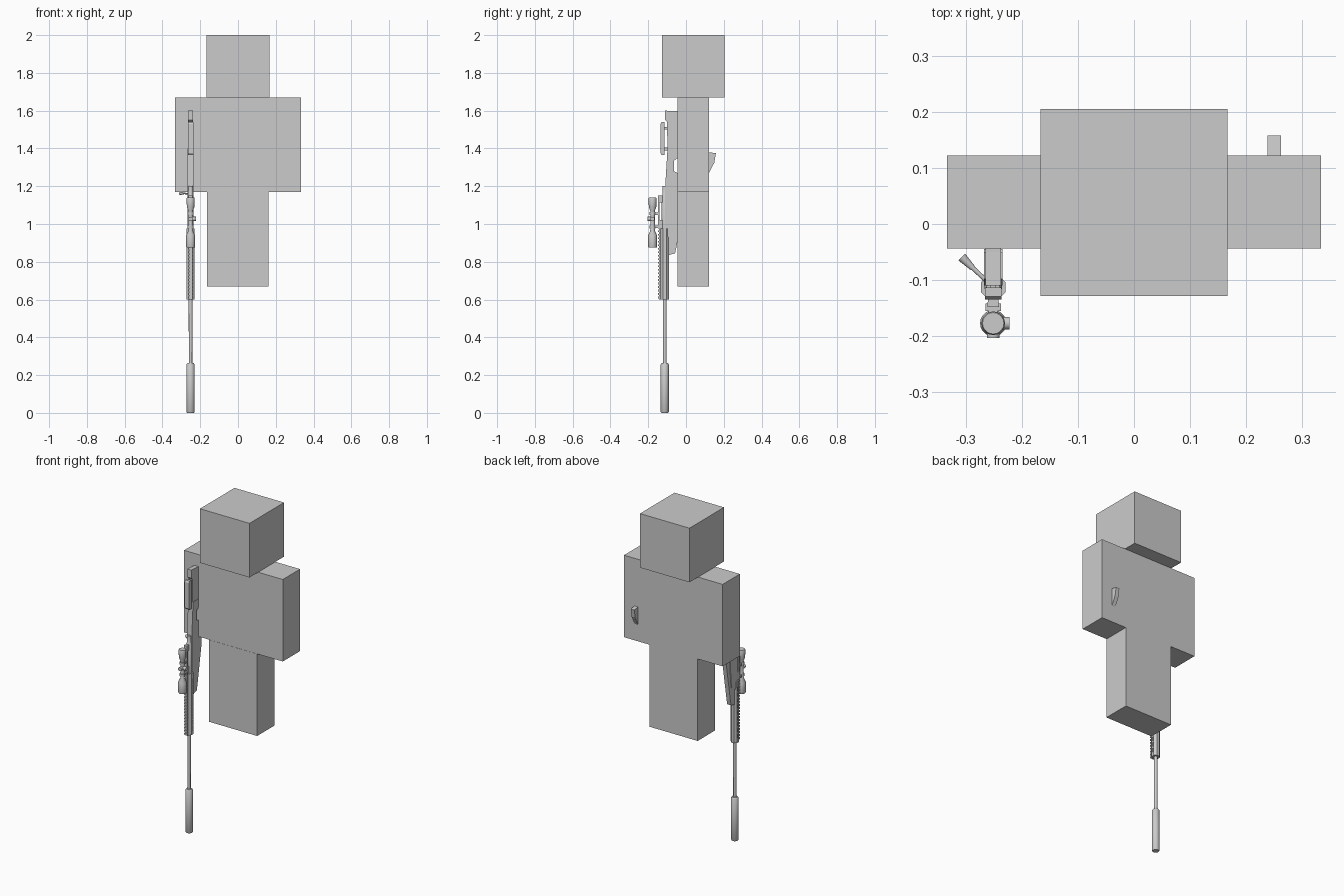
import bpy, bmesh, math
from mathutils import Vector

if "Cube" in bpy.data.objects:
    bpy.data.objects.remove(bpy.data.objects["Cube"])

grey = bpy.data.materials.new("plain grey")
grey.diffuse_color = (0.6, 0.6, 0.6, 1)
grey.use_nodes = True
grey.node_tree.nodes["Principled BSDF"].inputs["Base Color"].default_value = grey.diffuse_color
GX, GY = -0.251, -0.1125      # rifle bore axis
SY = -0.177                   # scope axis


def finish(name, bm, smooth=False):
    bmesh.ops.recalc_face_normals(bm, faces=bm.faces)
    me = bpy.data.meshes.new(name)
    bm.to_mesh(me)
    bm.free()
    me.materials.append(grey)
    ob = bpy.data.objects.new(name, me)
    bpy.context.collection.objects.link(ob)
    if smooth:
        bpy.ops.object.select_all(action='DESELECT')
        ob.select_set(True)
        bpy.context.view_layer.objects.active = ob
        bpy.ops.object.shade_smooth_by_angle(angle=math.radians(35))
    return ob


def add_box(bm, x0, x1, y0, y1, z0, z1):
    vs = bmesh.ops.create_cube(bm, size=1)["verts"]
    for v in vs:
        v.co = Vector((x1 if v.co.x > 0 else x0, y1 if v.co.y > 0 else y0,
                       z1 if v.co.z > 0 else z0))


def boxes(name, *dims):
    bm = bmesh.new()
    for d in dims:
        add_box(bm, *d)
    return finish(name, bm)


def lathe(name, cx, cy, prof, sides=16, turn=0.0, sy=1.0):
    """Closed turned part along z; prof = [(radius, z)]."""
    bm = bmesh.new()
    rings = []
    for r, z in prof:
        angs = [turn + 2 * math.pi * i / sides for i in range(sides)]
        rings.append([bm.verts.new((cx + r * math.cos(a), cy + sy * r * math.sin(a), z))
                      for a in angs])
    for a, b in zip(rings, rings[1:]):
        for i in range(sides):
            j = (i + 1) % sides
            bm.faces.new((a[i], a[j], b[j], b[i]))
    bm.faces.new(rings[0])
    bm.faces.new(rings[-1])
    return finish(name, bm, sides > 8)


def rod(name, p, q, r0, r1, sides=12):
    p, q = Vector(p), Vector(q)
    bm = bmesh.new()
    vs = bmesh.ops.create_cone(bm, cap_ends=True, segments=sides, radius1=r0,
                               radius2=r1, depth=(q - p).length)["verts"]
    rot = (q - p).to_track_quat('Z', 'Y')
    for v in vs:
        v.co = rot @ v.co + (p + q) / 2
    return finish(name, bm, True)


def plate(name, cx, width, pts):
    """Side profile in (y, z), extruded across x."""
    bm = bmesh.new()
    f = bm.faces.new([bm.verts.new((cx - width / 2, y, z)) for y, z in pts])
    ext = bmesh.ops.extrude_face_region(bm, geom=[f])["geom"]
    for v in ext:
        if isinstance(v, bmesh.types.BMVert):
            v.co.x += width
    return finish(name, bm)


def cut(ob, cutter):
    cutter.hide_render = True
    m = ob.modifiers.new("cut", 'BOOLEAN')
    m.operation, m.solver, m.object = 'DIFFERENCE', 'EXACT', cutter
    bpy.context.view_layer.objects.active = ob
    bpy.ops.object.modifier_apply(modifier=m.name)
    bpy.data.objects.remove(cutter)


# Blocky figure
boxes("head", (-0.167, 0.167, -0.128, 0.205, 1.67, 2.0))
boxes("torso", (-0.167, 0.167, -0.044, 0.122, 1.17, 1.67))
for side, s in (("right", -1), ("left", 1)):
    a, b = sorted((s * 0.167, s * 0.333))
    boxes(side + "_arm", (a, b, -0.044, 0.122, 1.17, 1.67))
boxes("right_leg", (-0.164, 0.0, -0.045, 0.122, 0.67, 1.17))
boxes("left_leg", (0.0, 0.161, -0.045, 0.122, 0.67, 1.17))

# Small wedge handle behind the left arm
plate("back_handle", 0.25, 0.024, [(0.10, 1.25), (0.122, 1.27), (0.15, 1.325),
                                  (0.158, 1.375), (0.12, 1.38), (0.10, 1.36)])

# Suppressor and barrel
lathe("suppressor", GX, GY, [(0.018, 0), (0.0215, 0.005), (0.0215, 0.257), (0.016, 0.265)])
lathe("barrel", GX, GY, [(0.009, 0.25), (0.0105, 0.62)], 12)

# Eight-sided handguard with vent slots
guard = lathe("handguard", GX, GY, [(0.0235, 0.6), (0.0235, 0.975)], 8, math.pi / 8)
slots = []
for i in range(9):
    z = 0.625 + i * 0.036
    slots.append((GX - 0.04, GX - 0.017, GY - 0.005, GY + 0.005, z, z + 0.024))
    slots.append((GX + 0.017, GX + 0.04, GY - 0.005, GY + 0.005, z, z + 0.024))
cut(guard, boxes("slot_cutter", *slots))

# Toothed top rail
teeth = [(GX - 0.01, GX + 0.01, -0.148, -0.139, 0.605 + i * 0.0185, 0.615 + i * 0.0185)
         for i in range(20)]
boxes("top_rail", (GX - 0.008, GX + 0.008, -0.142, -0.13, 0.6, 0.975), *teeth)

# Receiver, scope bridge and bolt
lathe("receiver", GX, GY, [(0.016, 0.97), (0.016, 1.15), (0.013, 1.155), (0.012, 1.2)], 12)
boxes("scope_bridge", (GX - 0.01, GX + 0.01, -0.148, -0.139, 0.975, 1.15),
      (GX - 0.009, GX + 0.009, -0.14, -0.12, 0.97, 1.02),
      (GX - 0.009, GX + 0.009, -0.14, -0.12, 1.115, 1.15))
rod("bolt_handle", (GX, GY, 1.16), (-0.289, -0.077, 1.162), 0.004, 0.004)
rod("bolt_knob", (-0.287, -0.079, 1.162), (-0.307, -0.059, 1.162), 0.005, 0.0085)

# Stock: chassis, tapered front, butt with thumb opening
plate("chassis", GX, 0.033, [(-0.11, 0.95), (-0.092, 0.93), (-0.06, 0.95), (-0.05, 1.0),
                             (-0.045, 1.27), (-0.064, 1.28), (-0.064, 1.335),
                             (-0.05, 1.345), (-0.05, 1.4), (-0.098, 1.4), (-0.11, 1.2)])
plate("magazine_and_grip", GX, 0.026, [(-0.092, 0.835), (-0.058, 0.845), (-0.05, 0.88),
                                       (-0.01, 1.12), (-0.01, 1.26), (-0.05, 1.26),
                                       (-0.092, 1.2)])
plate("butt_stock", GX, 0.028, [(-0.098, 1.34), (-0.05, 1.345), (-0.02, 1.36), (0.01, 1.45),
                                (0.01, 1.597), (-0.05, 1.597), (-0.11, 1.6), (-0.11, 1.55),
                                (-0.1, 1.54)])

# Cheek rest on two posts
plate("cheek_rest", GX, 0.03, [(-0.135, 1.375), (-0.129, 1.365), (-0.113, 1.365),
                               (-0.113, 1.54), (-0.129, 1.54), (-0.135, 1.53)])
boxes("cheek_posts", *[(GX - 0.005, GX + 0.005, -0.118, -0.09, z, z + 0.014)
                       for z in (1.39, 1.5)])

# Scope with turrets and ring mounts
lathe("scope", GX, SY, [(0.022, 0.875), (0.0235, 0.88), (0.0235, 0.94), (0.012, 0.965),
                        (0.012, 1.07), (0.02, 1.09), (0.021, 1.135), (0.019, 1.14)], 20)
rod("top_turret", (GX, SY, 1.027), (GX, -0.203, 1.027), 0.0115, 0.0115)
rod("side_turret", (GX, SY, 1.027), (-0.222, SY, 1.027), 0.0115, 0.0115)
for i, z in enumerate((0.985, 1.055)):
    lathe(f"scope_ring_{i + 1}", GX, SY, [(0.0155, z - 0.008), (0.0155, z + 0.008)], 12)
    boxes(f"scope_mount_{i + 1}", (GX - 0.008, GX + 0.008, SY, -0.146, z - 0.007, z + 0.007),
          (GX - 0.014, GX + 0.014, -0.155, -0.142, z - 0.006, z + 0.006))
